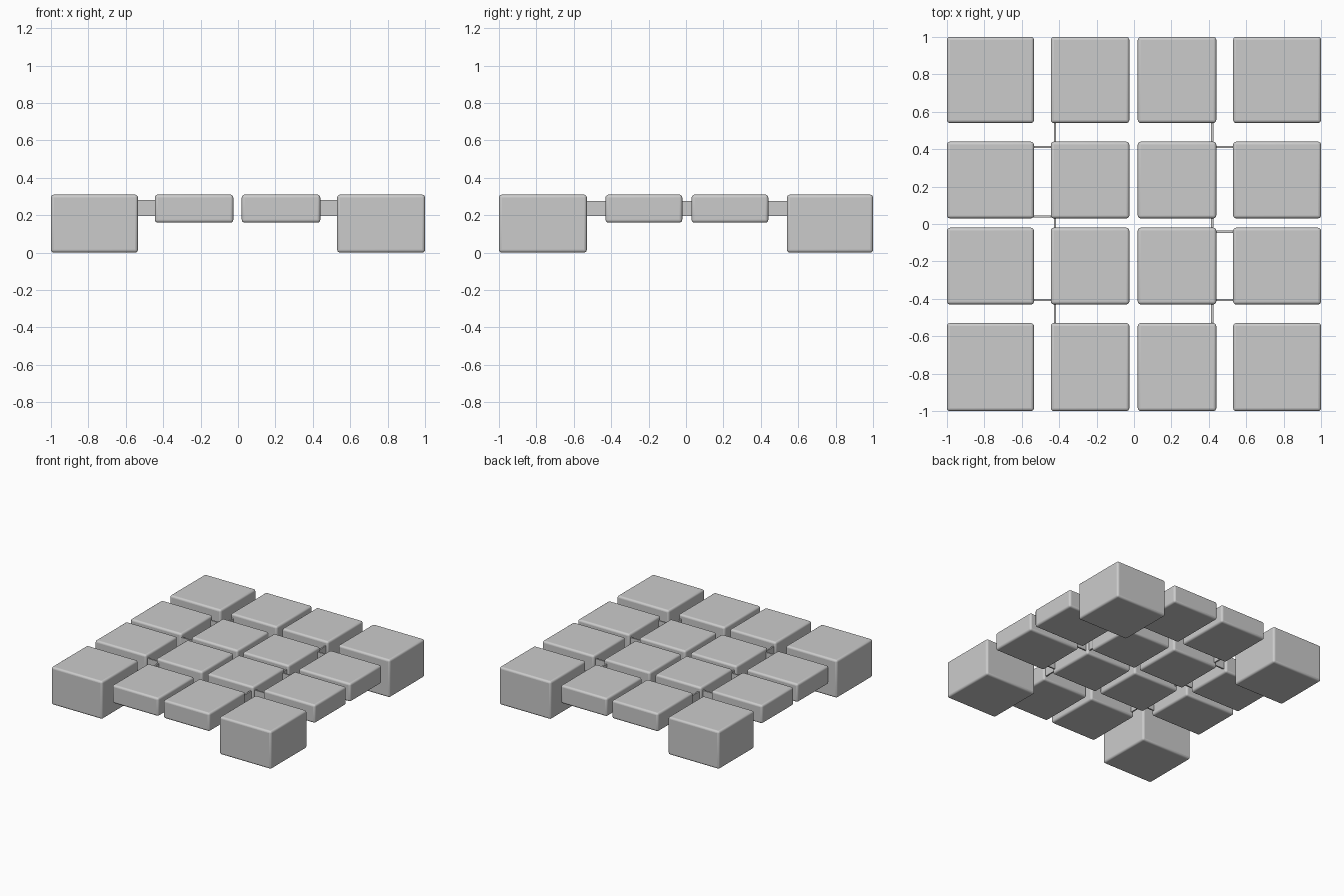
import bpy

if "Cube" in bpy.data.objects:
    bpy.data.objects.remove(bpy.data.objects["Cube"])

TOP = 0.31
X_SPANS = [(-1.0, -0.535), (-0.445, -0.025), (0.02, 0.44), (0.53, 1.0)]
Y_SPANS = [(-1.0, -0.53), (-0.43, -0.02), (0.03, 0.44), (0.54, 1.0)]


def box(name, x, y, z, bevel=0.0):
    """Box filling the given (min, max) spans, with optionally rounded edges."""
    spans = (x, y, z)
    bpy.ops.mesh.primitive_cube_add(size=1, location=[(a + b) / 2 for a, b in spans])
    ob = bpy.context.object
    ob.name = name
    ob.scale = [b - a for a, b in spans]
    bpy.ops.object.transform_apply(location=False, rotation=False, scale=True)
    if bevel:
        mod = ob.modifiers.new("rounded_edges", 'BEVEL')
        mod.width = bevel
        mod.segments = 4
        bpy.ops.object.shade_smooth_by_angle()
    return ob


# Sixteen blocks: tall at the four corners, thin slabs elsewhere
for i, xs in enumerate(X_SPANS):
    for j, ys in enumerate(Y_SPANS):
        corner = i in (0, 3) and j in (0, 3)
        name = "corner_block" if corner else "slab"
        box(f"{name}_{i}_{j}", xs, ys, (0.0 if corner else 0.16, TOP), 0.016)

# Thin upright webs bridging the gaps in x
T = 0.006
for gap, ys in (((-0.55, -0.43), (-0.407, 0.04, 0.412)),
                ((0.425, 0.545), (-0.407, -0.042, 0.412))):
    for y in ys:
        box("side_web", gap, (y - T, y + T), (0.195, 0.28))

# Thin upright webs bridging the gaps in y
for x in (-0.423, 0.418):
    for ys in ((-0.545, -0.415), (-0.035, 0.045), (0.425, 0.555)):
        box("cross_web", (x - T, x + T), ys, (0.195, 0.275))
